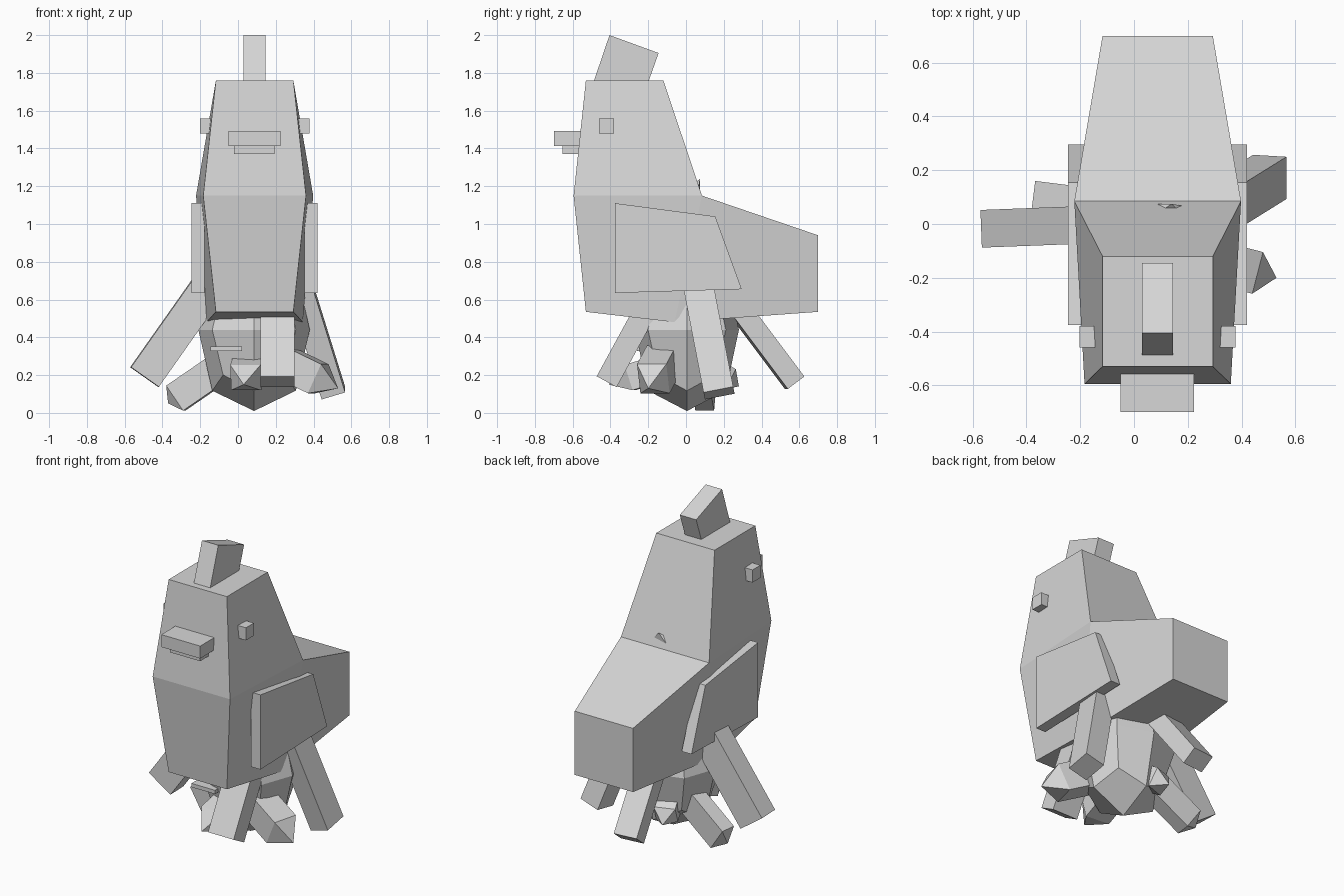
import bpy, bmesh
from mathutils import Vector

cube = bpy.data.objects.get("Cube")
if cube:
    bpy.data.objects.remove(cube, do_unlink=True)

grey = bpy.data.materials.new("plain_grey")
grey.use_nodes = True
COLOUR = (0.68, 0.68, 0.68, 1)
grey.diffuse_color = COLOUR
grey.node_tree.nodes["Principled BSDF"].inputs["Base Color"].default_value = COLOUR
MID = 0.088  # centre plane of the bird


def finish(name, bm):
    bmesh.ops.recalc_face_normals(bm, faces=bm.faces)
    mesh = bpy.data.meshes.new(name)
    bm.to_mesh(mesh)
    bm.free()
    mesh.materials.append(grey)
    obj = bpy.data.objects.new(name, mesh)
    bpy.context.collection.objects.link(obj)
    return obj


def box(name, low, high):
    bm = bmesh.new()
    bmesh.ops.create_cube(bm, size=1)
    low, high = Vector(low), Vector(high)
    for v in bm.verts:
        v.co = (low + high) / 2 + v.co * (high - low)
    return finish(name, bm)


def slab(name, outline, x0, x1):
    """Side outline of (y, z) points extruded from x0 to x1."""
    bm = bmesh.new()
    a, b = [[bm.verts.new((x, y, z)) for y, z in outline] for x in (x0, x1)]
    bm.faces.new(a)
    bm.faces.new(b)
    for i in range(len(a)):
        j = (i + 1) % len(a)
        bm.faces.new((a[i], a[j], b[j], b[i]))
    return finish(name, bm)


def bar(name, start, end, wide, deep, point=0.0, facing=(0, 0, 1)):
    """Square bar between two points, with an optional pointed end."""
    start, end = Vector(start), Vector(end)
    axis = (end - start).normalized()
    side = axis.cross(Vector(facing)).normalized()
    up = side.cross(axis)
    bm = bmesh.new()
    rings = []
    for c in (start, end - axis * point):
        rings.append([bm.verts.new(c + side * s * wide / 2 + up * t * deep / 2)
                      for s, t in ((-1, -1), (1, -1), (1, 1), (-1, 1))])
    a, b = rings
    bm.faces.new(a)
    for i in range(4):
        j = (i + 1) % 4
        bm.faces.new((a[i], a[j], b[j], b[i]))
    if point:
        tip = bm.verts.new(end)
        for i in range(4):
            bm.faces.new((b[i], b[(i + 1) % 4], tip))
    else:
        bm.faces.new(b)
    return finish(name, bm)


# Body: side outline with a half width at each corner
corners = [(-0.53, 1.76, 0.205), (-0.12, 1.76, 0.205), (0.085, 1.15, 0.31),
           (0.70, 0.94, 0.205), (0.70, 0.535, 0.205), (-0.06, 0.48, 0.255),
           (-0.53, 0.535, 0.205), (-0.595, 1.15, 0.272)]
bm = bmesh.new()
right, left = [[bm.verts.new((MID + s * w, y, z)) for y, z, w in corners]
               for s in (-1, 1)]
for ring in (right, left):
    bm.faces.new([ring[i] for i in (0, 1, 2, 7)])
    bm.faces.new([ring[i] for i in (2, 3, 4, 5)])
    bm.faces.new([ring[i] for i in (2, 5, 6, 7)])
for i in range(8):
    j = (i + 1) % 8
    bm.faces.new((right[i], right[j], left[j], left[i]))
finish("body", bm)

# Head details
slab("comb", [(-0.49, 1.75), (-0.405, 2.0), (-0.145, 1.905), (-0.20, 1.75)], 0.03, 0.145)
box("upper_beak", (-0.05, -0.70, 1.413), (0.224, -0.52, 1.492))
box("lower_beak", (-0.02, -0.655, 1.37), (0.192, -0.52, 1.413))

# Wings and eyes on both sides
wing = [(-0.375, 1.11), (0.155, 1.04), (0.295, 0.655), (-0.375, 0.635)]
for s, label in ((-1, "right"), (1, "left")):
    slab(label + "_wing", wing, MID + s * 0.265, MID + s * 0.333)
    x0, x1 = sorted((MID + s * 0.2, MID + s * 0.29))
    box(label + "_eye", (x0, -0.46, 1.478), (x1, -0.38, 1.558))

# Faceted core under the body
core = box("core", (-0.21, -0.27, 0.01), (0.38, 0.28, 0.87))
sub = core.modifiers.new("facets", "SUBSURF")
sub.levels = sub.render_levels = 1
sub.use_limit_surface = False
box("small_beak", (-0.145, -0.26, 0.328), (0.02, -0.15, 0.352))
bar("back_shard", (0.13, -0.05, 1.0), (0.14, 0.075, 1.24), 0.1, 0.04, 0.05)

# Long splayed legs
bar("left_leg", (0.32, 0.06, 0.70), (0.505, 0.175, 0.105), 0.16, 0.13, facing=(1, 0, 0))
bar("right_leg", (-0.10, 0.0, 0.75), (-0.495, -0.015, 0.19), 0.14, 0.18)
bar("rear_leg", (0.04, 0.20, 0.66), (0.0, 0.575, 0.16), 0.15, 0.11)
bar("front_leg", (0.21, -0.15, 0.66), (0.21, -0.42, 0.165), 0.18, 0.12)

# Short pointed feet
bar("left_foot", (0.22, -0.12, 0.28), (0.53, -0.20, 0.13), 0.16, 0.17, 0.12)
bar("right_foot", (-0.05, 0.07, 0.27), (-0.37, 0.11, 0.05), 0.10, 0.16, 0.05)
bar("front_foot", (0.06, -0.10, 0.25), (0.03, -0.41, 0.15), 0.16, 0.14, 0.12)
bar("rear_foot", (0.04, 0.08, 0.26), (-0.03, 0.28, 0.14), 0.13, 0.12, 0.08)
